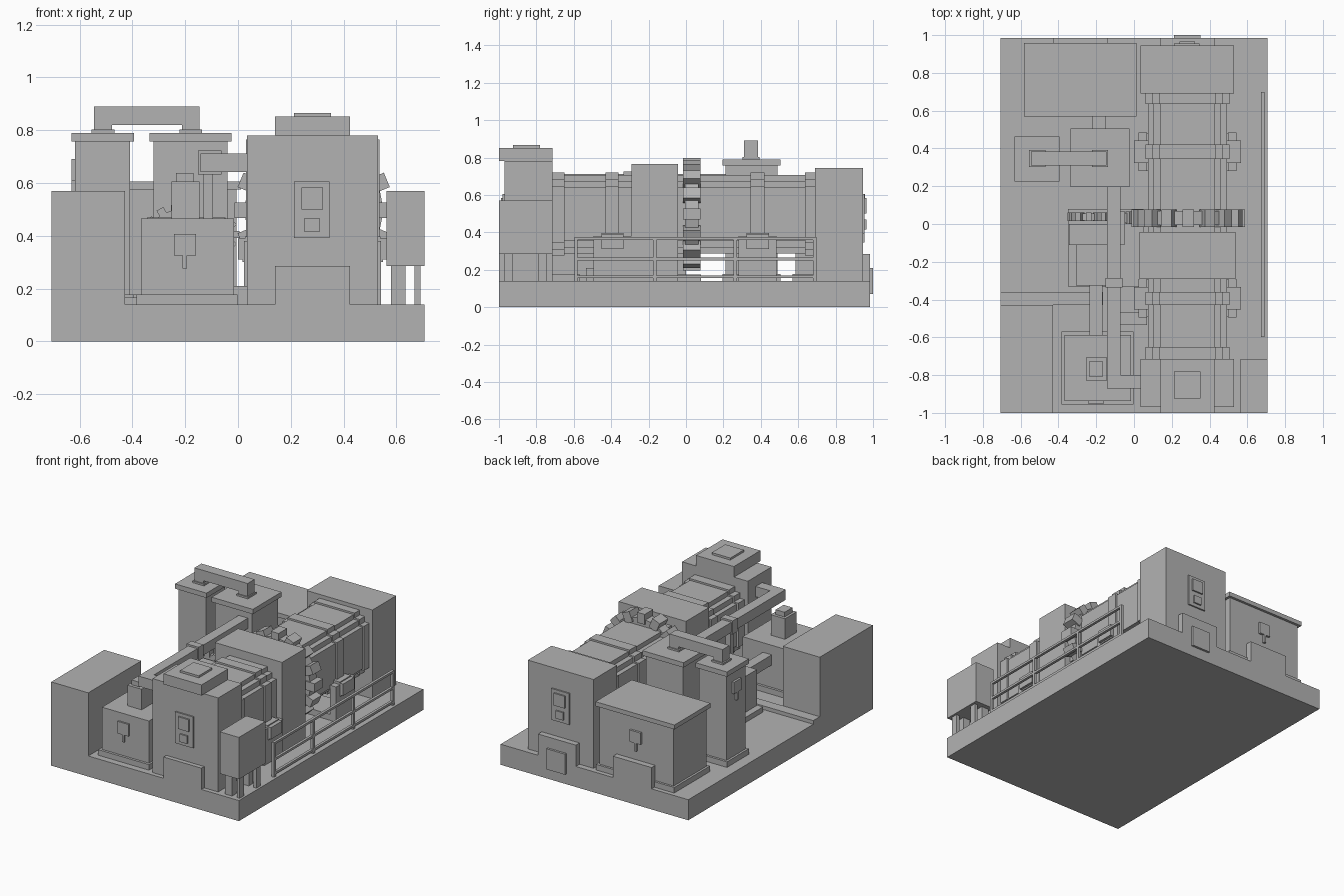
import bpy, bmesh, math
from mathutils import Matrix

grey = bpy.data.materials.new("plain grey")
grey.diffuse_color = (0.45, 0.45, 0.45, 1)
CX, CZ = 0.283, 0.497          # kiln axis


def finish(name, bm):
    bmesh.ops.recalc_face_normals(bm, faces=bm.faces)
    me = bpy.data.meshes.new(name)
    bm.to_mesh(me)
    bm.free()
    me.materials.append(grey)
    ob = bpy.data.objects.new(name, me)
    bpy.context.collection.objects.link(ob)
    return ob


def boxes(name, *dims):
    """One object from boxes given as (x0, x1, y0, y1, z0, z1)."""
    bm = bmesh.new()
    for x0, x1, y0, y1, z0, z1 in dims:
        m = Matrix.Translation(((x0 + x1) / 2, (y0 + y1) / 2, (z0 + z1) / 2))
        bmesh.ops.create_cube(bm, size=1, matrix=m @ Matrix.Diagonal((x1 - x0, y1 - y0, z1 - z0, 1)))
    return finish(name, bm)


def stepped_drum(name, r, y0, y1, cx=CX, cz=CZ):
    """Blocky round section made of three overlapping boxes."""
    return boxes(name, *[(cx - a * r, cx + a * r, y0, y1, cz - b * r, cz + b * r)
                         for a, b in ((0.68, 1), (0.85, 0.85), (1, 0.68))])


def gear(name, cx, cz, y0, y1, r, depth, n):
    """Disc along y with n box teeth."""
    bm = bmesh.new()
    mid = Matrix.Translation((cx, (y0 + y1) / 2, cz))
    bmesh.ops.create_cone(bm, cap_ends=True, segments=n, radius1=r - depth, radius2=r - depth,
                          depth=(y1 - y0) * 0.8, matrix=mid @ Matrix.Rotation(math.pi / 2, 4, 'X'))
    for i in range(n):
        m = mid @ Matrix.Rotation(2 * math.pi * i / n, 4, 'Y') @ Matrix.Translation((r - depth, 0, 0))
        bmesh.ops.create_cube(bm, size=1, matrix=m @ Matrix.Diagonal(
            (2 * depth, y1 - y0, math.pi * r / n, 1)))
    return finish(name, bm)


# Base plate, curbs and rear plate
boxes("base_plate", (-0.707, 0.707, -1, 0.985, 0, 0.14))
boxes("front_curb", (0.14, 0.425, -1, -0.965, 0.14, 0.285))
for i, (a, b) in enumerate(((0.14, 0.425), (-0.43, -0.14))):
    boxes(f"rear_curb_{i}", (a, b, 0.945, 0.985, 0.14, 0.285))
boxes("rear_plate", (0.212, 0.352, 0.985, 1.0, 0.07, 0.21))
boxes("control_block", (-0.707, -0.428, -1, -0.43, 0.14, 0.57))
boxes("floor_strip", (-0.707, -0.165, -0.43, -0.36, 0.14, 0.165))

# Kiln shell, flanges and riding rings
stepped_drum("kiln_shell", 0.21, -0.73, 0.70)
for i, (a, b) in enumerate(((-0.72, -0.65), (0.635, 0.70), (-0.43, -0.36), (0.345, 0.42))):
    stepped_drum(f"kiln_ring_{i}", 0.222, a, b)
gear("girth_gear", CX + 0.004, CZ, -0.015, 0.077, 0.30, 0.035, 16)

# End hoods and centre housing
boxes("front_hood", (0.035, 0.53, -0.97, -0.715, 0.14, 0.78))
boxes("front_hood_cap", (0.14, 0.425, -1, -0.715, 0.78, 0.852))
boxes("front_hood_hatch", (0.212, 0.352, -0.925, -0.78, 0.852, 0.866))
boxes("rear_hood", (0.035, 0.53, 0.69, 0.945, 0.14, 0.745))
boxes("centre_housing", (0.03, 0.537, -0.292, -0.042, 0.14, 0.765))
for name, y, s in (("front", -0.97, -1), ("rear", 0.945, 1)):
    def plate(x0, x1, z0, z1, d):
        return (x0, x1, min(y, y + s * d), max(y, y + s * d), z0, z1)
    boxes(f"{name}_inspection_panel", plate(0.212, 0.347, 0.392, 0.605, 0.01),
          plate(0.24, 0.322, 0.5, 0.583, 0.02), plate(0.252, 0.308, 0.415, 0.468, 0.02))

# Roller stations, mirrored about the kiln axis
for i, y in enumerate((-0.393, 0.383)):
    boxes(f"roller_bed_{i}", (0.05, 0.516, y - 0.1, y + 0.1, 0.14, 0.18))
    for s in (-1, 1):
        def part(a, b, h, z0, z1, o=0):
            return (min(CX + s * a, CX + s * b), max(CX + s * a, CX + s * b),
                    y + o - h, y + o + h, z0, z1)
        boxes(f"roller_pedestal_{i}_{s}", part(0.185, 0.26, 0.06, 0.14, 0.32))
        stepped_drum(f"roller_{i}_{s}", 0.052, y - 0.06, y + 0.06, CX + s * 0.222, 0.345)
        boxes(f"roller_bearings_{i}_{s}", part(0.215, 0.26, 0.022, 0.14, 0.38, -0.08),
              part(0.215, 0.26, 0.022, 0.14, 0.38, 0.08), part(0.25, 0.283, 0.06, 0.31, 0.39))

# Drive: motor, reducer and pinions
boxes("reducer", (-0.345, -0.05, -0.11, 0.0, 0.14, 0.47))
boxes("motor", (-0.307, -0.115, -0.325, -0.11, 0.14, 0.42))
gear("drive_gear", -0.24, 0.405, 0.015, 0.06, 0.112, 0.02, 12)
gear("pinion", -0.06, 0.405, 0.0, 0.065, 0.065, 0.015, 8)
boxes("drive_bed", (-0.35, 0.05, -0.33, 0.08, 0.14, 0.175))

# Burner box with hopper and feed pipe
boxes("burner_box", (-0.385, -0.002, -0.955, -0.57, 0.14, 0.178), (-0.368, -0.015, -0.938, -0.587, 0.178, 0.465))
boxes("burner_gauge", (-0.243, -0.16, -0.95, -0.93, 0.325, 0.407), (-0.21, -0.193, -0.95, -0.93, 0.275, 0.33))
boxes("hopper", (-0.252, -0.145, -0.83, -0.705, 0.465, 0.605), (-0.235, -0.168, -0.81, -0.725, 0.605, 0.637))
boxes("feed_pipe", (-0.235, -0.168, -0.6, -0.325, 0.33, 0.4))
boxes("kiln_drain", (-0.1, 0.07, -0.535, -0.465, 0.14, 0.21))

# Rear equipment house
boxes("rear_house", (-0.58, 0.01, 0.57, 0.955, 0.14, 0.178), (-0.565, -0.005, 0.585, 0.94, 0.178, 0.575),
      (-0.583, 0.012, 0.568, 0.957, 0.575, 0.605))
boxes("rear_house_gauge", (-0.325, -0.243, 0.935, 0.955, 0.4, 0.48), (-0.293, -0.276, 0.935, 0.955, 0.345, 0.405))

# Filter towers with linking ducts
for name, x0, x1, y0, y1 in (("main", -0.335, -0.025, 0.195, 0.505), ("side", -0.632, -0.395, 0.225, 0.462)):
    boxes(f"{name}_tower", (x0 + 0.015, x1 - 0.015, y0 + 0.015, y1 - 0.015, 0.14, 0.757),
          (x0, x1, y0, y1, 0.757, 0.79), (x0, x1, y0, y1, 0.14, 0.178))
boxes("side_tower_gauge", (-0.632, -0.615, 0.305, 0.385, 0.61, 0.69), (-0.632, -0.615, 0.337, 0.353, 0.555, 0.612))
boxes("top_duct", (-0.545, -0.145, 0.31, 0.385, 0.82, 0.89), (-0.545, -0.478, 0.31, 0.385, 0.79, 0.82),
      (-0.212, -0.145, 0.31, 0.385, 0.79, 0.82), (-0.555, -0.468, 0.302, 0.393, 0.79, 0.802),
      (-0.222, -0.137, 0.302, 0.393, 0.79, 0.802))
boxes("house_duct", (-0.22, -0.15, 0.48, 0.60, 0.4, 0.47))

# Long exhaust duct to the front hood
boxes("exhaust_duct", (-0.142, -0.072, -0.87, 0.22, 0.642, 0.712), (-0.142, 0.05, -0.87, -0.80, 0.642, 0.712))
boxes("exhaust_collar", (-0.152, -0.062, -0.335, -0.285, 0.632, 0.724))
boxes("exhaust_support", (-0.13, -0.095, -0.328, -0.292, 0.14, 0.645))

# Side control cabinet on legs
boxes("side_cabinet", (0.563, 0.707, -1, -0.715, 0.285, 0.57))
boxes("cabinet_legs", *[(a, b, y, y + 0.045, 0.14, 0.285)
                        for a, b in ((0.58, 0.635), (0.67, 0.692)) for y in (-0.97, -0.79)])

# Safety railing
boxes("railing", *[(0.672, 0.69, -0.597, 0.698, z, z + 0.015) for z in (0.155, 0.25, 0.36)],
      *[(0.672, 0.69, y, y + 0.018, 0.14, 0.375) for y in (-0.597, -0.177, 0.255, 0.68)])
